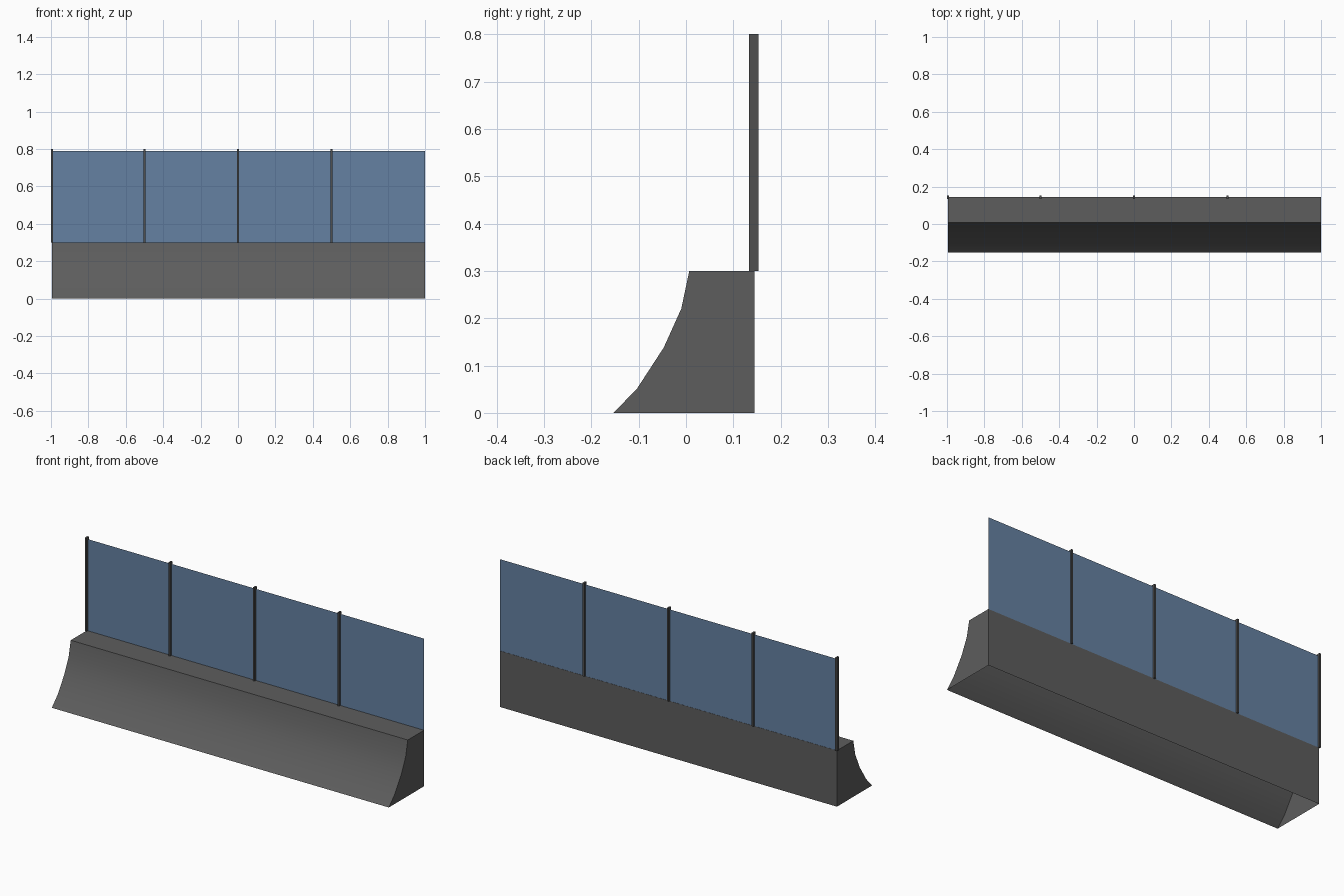
import bpy, bmesh, math

if "Cube" in bpy.data.objects:
    bpy.data.objects.remove(bpy.data.objects["Cube"])


def material(name, color):
    m = bpy.data.materials.new(name)
    m.diffuse_color = color
    m.use_nodes = True
    m.node_tree.nodes["Principled BSDF"].inputs["Base Color"].default_value = m.diffuse_color
    return m


def add_object(name, bm, mat):
    mesh = bpy.data.meshes.new(name)
    bm.to_mesh(mesh)
    bm.free()
    mesh.materials.append(mat)
    ob = bpy.data.objects.new(name, mesh)
    bpy.context.collection.objects.link(ob)
    return ob


concrete = material("concrete", (0.11, 0.11, 0.11, 1))
metal = material("post_metal", (0.08, 0.08, 0.08, 1))
glass = material("glass", (0.13, 0.22, 0.36, 0.8))

X0, X1 = -0.995, 1.0

# Barrier base: curved front profile swept along x, hollow and open underneath
profile = [(-0.153, 0), (-0.103, 0.052), (-0.047, 0.138), (-0.01, 0.22),
           (0.007, 0.3), (0.145, 0.3), (0.145, 0)]
bm = bmesh.new()
left = [bm.verts.new((X0, y, z)) for y, z in profile]
right = [bm.verts.new((X1, y, z)) for y, z in profile]
for i in range(len(profile) - 1):
    bm.faces.new((left[i], right[i], right[i + 1], left[i + 1]))
bm.faces.new(left)
bm.faces.new(right[::-1])
bmesh.ops.recalc_face_normals(bm, faces=bm.faces)
base = add_object("barrier_base", bm, concrete)
bpy.context.view_layer.objects.active = base
base.select_set(True)
bpy.ops.object.shade_smooth_by_angle(angle=math.radians(30))
base.select_set(False)

# Glass panes between the posts, single sheets
Y_GLASS = 0.144
edges = [X0, -0.5, 0.0, 0.5, X1]
for i, (a, b) in enumerate(zip(edges, edges[1:])):
    bm = bmesh.new()
    bm.faces.new([bm.verts.new((x, Y_GLASS, z))
                  for x, z in ((a, 0.3), (b, 0.3), (b, 0.79), (a, 0.79))])
    add_object(f"glass_pane_{i + 1}", bm, glass)

# Slim posts at the left edge of each pane
for i, x in enumerate(edges[:-1]):
    bm = bmesh.new()
    bmesh.ops.create_cube(bm, size=1)
    bmesh.ops.scale(bm, vec=(0.01, 0.02, 0.5), verts=bm.verts)
    bmesh.ops.translate(bm, vec=(x, 0.143, 0.55), verts=bm.verts)
    add_object(f"post_{i + 1}", bm, metal)
